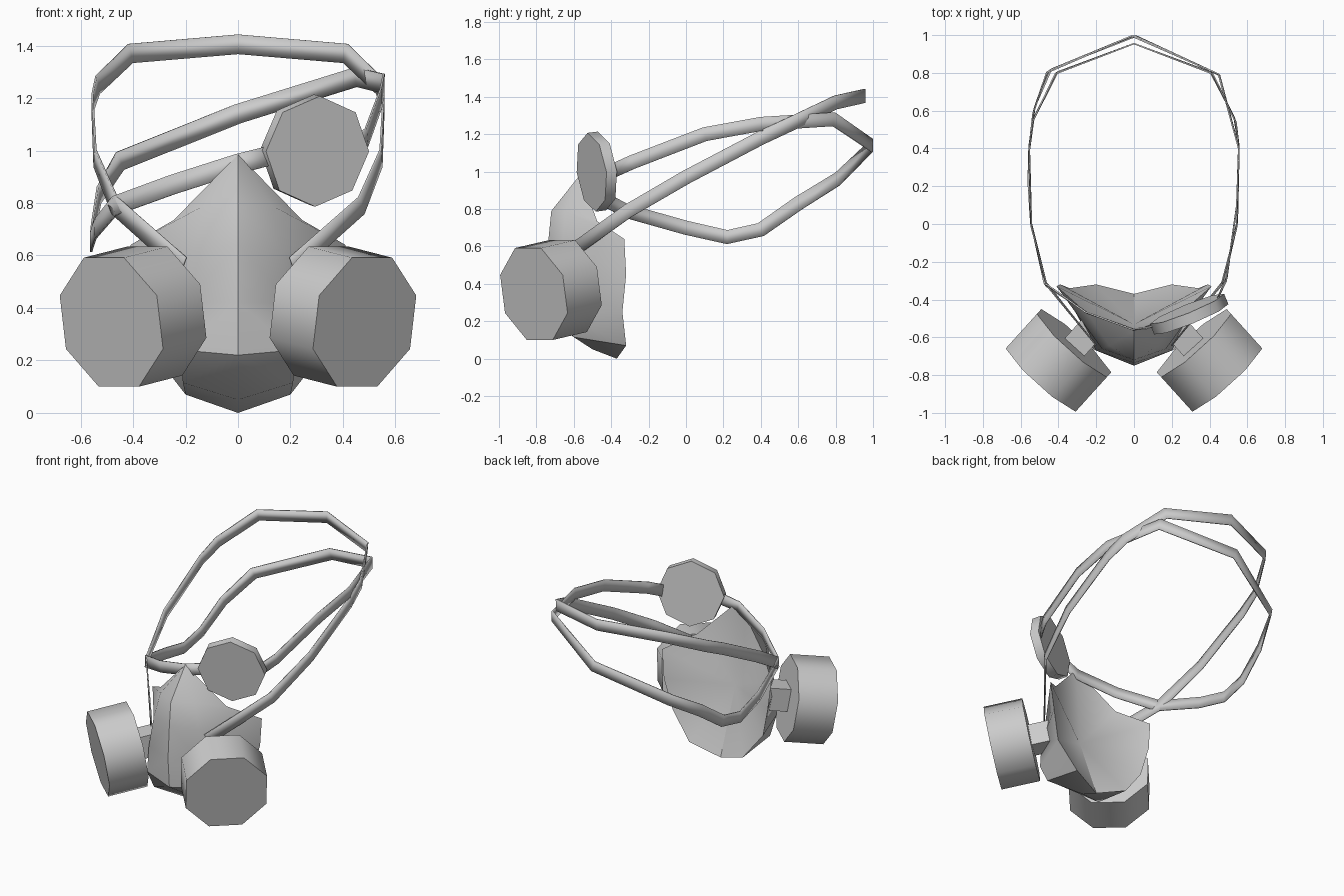
import bpy, bmesh, math
from mathutils import Vector, Matrix

if "Cube" in bpy.data.objects:
    bpy.data.objects.remove(bpy.data.objects["Cube"])

grey = bpy.data.materials.new("plain_grey")
grey.use_nodes = True
grey.diffuse_color = (0.6, 0.6, 0.6, 1)
grey.node_tree.nodes["Principled BSDF"].inputs["Base Color"].default_value = (0.6, 0.6, 0.6, 1)


def finish(name, bm, angle):
    bmesh.ops.recalc_face_normals(bm, faces=bm.faces)
    mesh = bpy.data.meshes.new(name)
    bm.to_mesh(mesh)
    bm.free()
    mesh.materials.append(grey)
    ob = bpy.data.objects.new(name, mesh)
    bpy.context.collection.objects.link(ob)
    bpy.ops.object.select_all(action='DESELECT')
    ob.select_set(True)
    bpy.context.view_layer.objects.active = ob
    bpy.ops.object.shade_smooth_by_angle(angle=math.radians(angle))
    return ob


def frame(center, normal):
    """Matrix whose z is the normal, x is level and y points up."""
    n = Vector(normal).normalized()
    u = Vector((0, 0, 1)).cross(n).normalized()
    m = Matrix((u, n.cross(u), n)).transposed().to_4x4()
    m.translation = center
    return m


def disc(name, center, normal, radius, depth, turn):
    bm = bmesh.new()
    m = frame(center, normal) @ Matrix.Rotation(math.radians(turn), 4, 'Z')
    bmesh.ops.create_cone(bm, cap_ends=True, segments=8, radius1=radius,
                          radius2=radius, depth=depth, matrix=m)
    return finish(name, bm, 50)


def box(name, center, normal, size):
    bm = bmesh.new()
    bmesh.ops.create_cube(bm, size=1, matrix=frame(center, normal) @ Matrix.Diagonal((*size, 1)))
    return finish(name, bm, 30)


def strap(name, points, width=0.075, closed=False):
    """Thin band standing upright along a path."""
    pts = [Vector(p) for p in points]
    bm = bmesh.new()
    rows = []
    for i, p in enumerate(pts):
        t = (pts[min(i + 1, len(pts) - 1)] - pts[max(i - 1, 0)]).normalized()
        n = t.cross(Vector((0, 0, 1))).normalized()
        w = n.cross(t) * width / 2
        rows.append((bm.verts.new(p - w), bm.verts.new(p + w)))
    for a, b in zip(rows, rows[1:]):
        bm.faces.new((a[0], b[0], b[1], a[1]))
    ob = finish(name, bm, 15)
    mod = ob.modifiers.new("thickness", 'SOLIDIFY')
    mod.thickness = 0.008
    mod.offset = 0


# Mask shell: rows run from the front ridge to the rim, mirrored in x
rows = [
    [(0, -.72, .79), (.13, -.645, .79), (.245, -.475, .735)],
    [(0, -.735, .64), (.17, -.66, .62), (.41, -.33, .64)],
    [(0, -.75, .42), (.2, -.67, .42), (.39, -.32, .45)],
    [(0, -.735, .22), (.22, -.66, .24), (.34, -.34, .25)],
    [(0, -.5, .05), (.21, -.6, .115), (.2, -.32, .07)],
]
bm = bmesh.new()
for side in (1, -1):
    grid = [[bm.verts.new((x * side, y, z)) for x, y, z in r] for r in rows]
    tip, chin, hollow = (bm.verts.new(p) for p in
                         ((0, -.565, .985), (0, -.37, 0), (0, -.53, .43)))
    for a, b in zip(grid, grid[1:]):
        for i in range(2):
            bm.faces.new((a[i], a[i + 1], b[i + 1], b[i]))
    for i in range(2):
        bm.faces.new((tip, grid[0][i], grid[0][i + 1]))
    bm.faces.new((grid[-1][0], grid[-1][1], grid[-1][2], chin))
    # hollow back
    rim = [tip] + [r[2] for r in grid] + [chin]
    for a, b in zip(rim, rim[1:]):
        bm.faces.new((hollow, a, b))
bmesh.ops.remove_doubles(bm, verts=bm.verts, dist=1e-4)
finish("mask_shell", bm, 35)

# Filter canisters on square stems
for side, label in ((1, "left"), (-1, "right")):
    axis = (.66 * side, -.73, -.17)
    disc(label + "_filter_canister", (.4 * side, -.722, .367), axis, .27, .25, 22.5)
    box(label + "_filter_stem", (.245 * side, -.575, .41), axis, (.14, .15, .24))

# Eye patch
disc("eye_patch", (.292, -.477, 1.0), (.37, -.91, -.11), .212, .06, 0)

# Head strap: symmetric half path, mirrored
half = [(.21, -.63, .56), (.47, -.31, .79), (.545, 0, .97), (.555, .4, 1.18),
        (.535, .55, 1.25), (.41, .8, 1.37), (0, .955, 1.405)]
strap("head_strap", half + [(-x, y, z) for x, y, z in half[-2::-1]])

# Eye patch strap: slanted loop round the head
strap("eye_patch_strap", [
    (.12, -.54, .98), (0, -.56, .95), (-.25, -.47, .87), (-.47, -.32, .79),
    (-.545, 0, .7), (-.56, .22, .65), (-.555, .4, .69), (-.53, .6, .83),
    (-.45, .81, .96), (0, .995, 1.14), (.45, .79, 1.28), (.555, .4, 1.255),
    (.545, .1, 1.2), (.49, -.29, 1.05), (.44, -.4, 1.0)])
